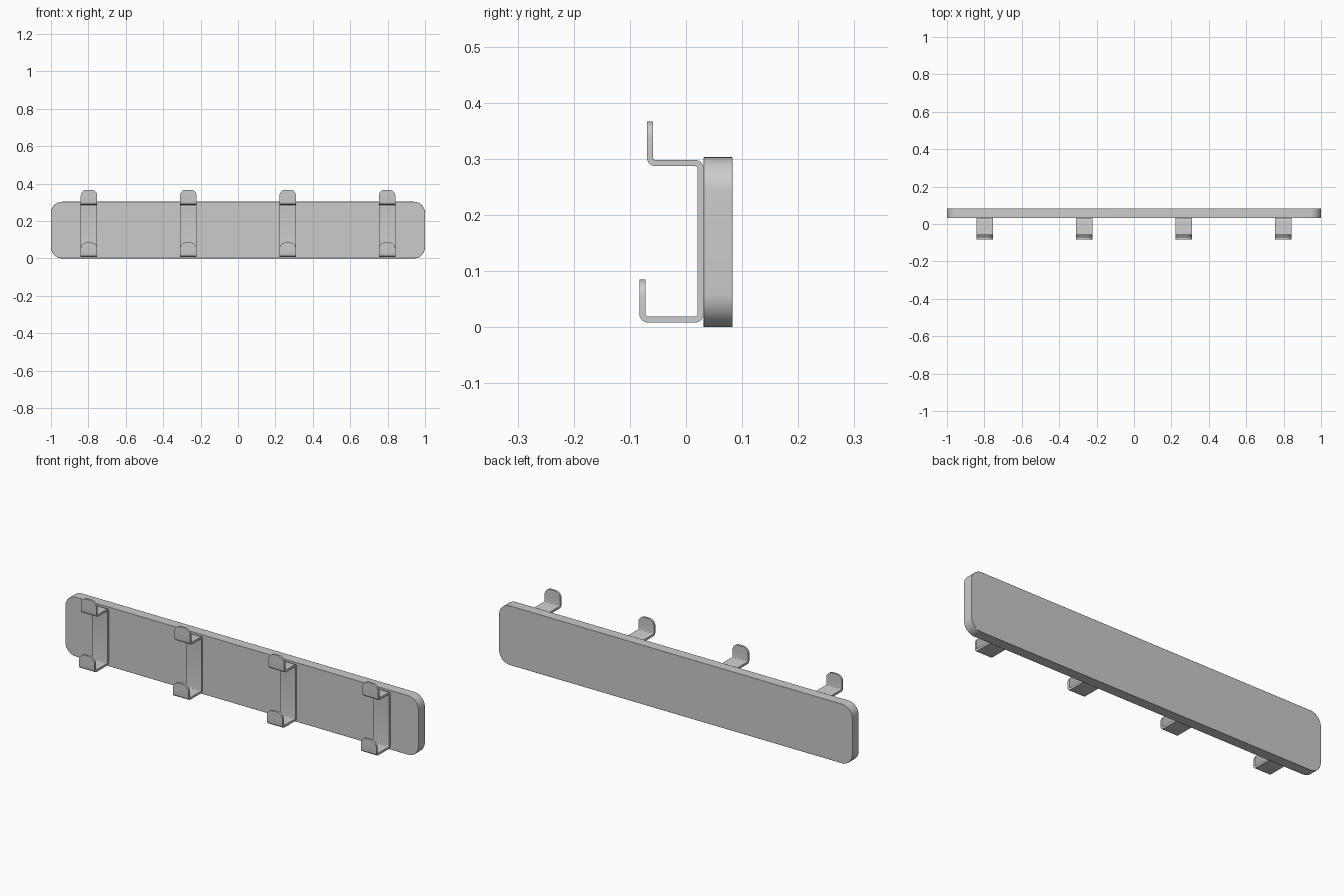
import bpy, bmesh, math
from mathutils import Vector

if "Cube" in bpy.data.objects:
    bpy.data.objects.remove(bpy.data.objects["Cube"])


def finish(name, bm):
    bmesh.ops.recalc_face_normals(bm, faces=bm.faces)
    mesh = bpy.data.meshes.new(name)
    bm.to_mesh(mesh)
    bm.free()
    obj = bpy.data.objects.new(name, mesh)
    bpy.context.collection.objects.link(obj)
    bpy.ops.object.select_all(action='DESELECT')
    obj.select_set(True)
    bpy.context.view_layer.objects.active = obj
    bpy.ops.object.shade_smooth_by_angle(angle=math.radians(35))
    return obj


# Backing board: rounded rectangle extruded in depth
def make_board(x, z0, z1, y0, y1, r, seg=10):
    bm = bmesh.new()
    verts = []
    corners = [(x - r, z1 - r), (-x + r, z1 - r), (-x + r, z0 + r), (x - r, z0 + r)]
    for i, (cx, cz) in enumerate(corners):
        for k in range(seg + 1):
            a = math.pi / 2 * (i + k / seg)
            verts.append(bm.verts.new((cx + r * math.cos(a), y0, cz + r * math.sin(a))))
    face = bm.faces.new(verts)
    ext = bmesh.ops.extrude_face_region(bm, geom=[face])
    moved = [g for g in ext['geom'] if isinstance(g, bmesh.types.BMVert)]
    bmesh.ops.translate(bm, verts=moved, vec=(0, y1 - y0, 0))
    return finish("backing_board", bm)


# Centre line of the bent strap, corners rounded by arcs
def fillet_path(points, r, seg=6):
    pts = [Vector(p) for p in points]
    out = [pts[0]]
    for a, b, c in zip(pts, pts[1:], pts[2:]):
        u, v = (a - b).normalized(), (c - b).normalized()
        centre = b + (u + v) * r
        for k in range(seg + 1):
            t = math.pi / 2 * k / seg
            out.append(centre - v * r * math.cos(t) - u * r * math.sin(t))
    return out + [pts[-1]]


# Double hook: one flat strap with rounded tips
def make_hook(name, x, half_w, t, tip_r):
    path = fillet_path([(-0.064, 0.367), (-0.064, 0.2925), (0.026, 0.2925),
                        (0.026, 0.0140), (-0.0775, 0.0140), (-0.0775, 0.085)], 0.0095)
    steps = 8
    arc = [(tip_r * (1 - math.sin(math.pi / 2 * k / steps)),
            half_w - tip_r + tip_r * math.cos(math.pi / 2 * k / steps))
           for k in range(steps, -1, -1)]
    down = Vector((0, -1))
    rings = [(path[0] + down * d, w) for d, w in arc]
    rings += [(p, half_w) for p in path[1:-1]]
    rings += [(path[-1] + down * d, w) for d, w in reversed(arc)]

    bm = bmesh.new()
    loops = []
    for i, (p, w) in enumerate(rings):
        prev, nxt = rings[max(i - 1, 0)][0], rings[min(i + 1, len(rings) - 1)][0]
        d = (nxt - prev).normalized()
        n = Vector((-d.y, d.x)) * t / 2
        loops.append([bm.verts.new((x + sx * w, p.x + s * n.x, p.y + s * n.y))
                      for sx, s in ((-1, -1), (1, -1), (1, 1), (-1, 1))])
    for a, b in zip(loops, loops[1:]):
        for k in range(4):
            j = (k + 1) % 4
            bm.faces.new((a[k], a[j], b[j], b[k]))
    bm.faces.new(loops[0])
    bm.faces.new(loops[-1])
    return finish(name, bm)


board = make_board(1.0, 0.0, 0.303, 0.031, 0.083, 0.06)
edge = board.modifiers.new("edge_softening", 'BEVEL')
edge.width = 0.0015
edge.segments = 2
edge.limit_method = 'ANGLE'

for i, x in enumerate((-0.797, -0.266, 0.266, 0.797)):
    make_hook(f"hook_{i + 1}", x, 0.044, 0.011, 0.032)
